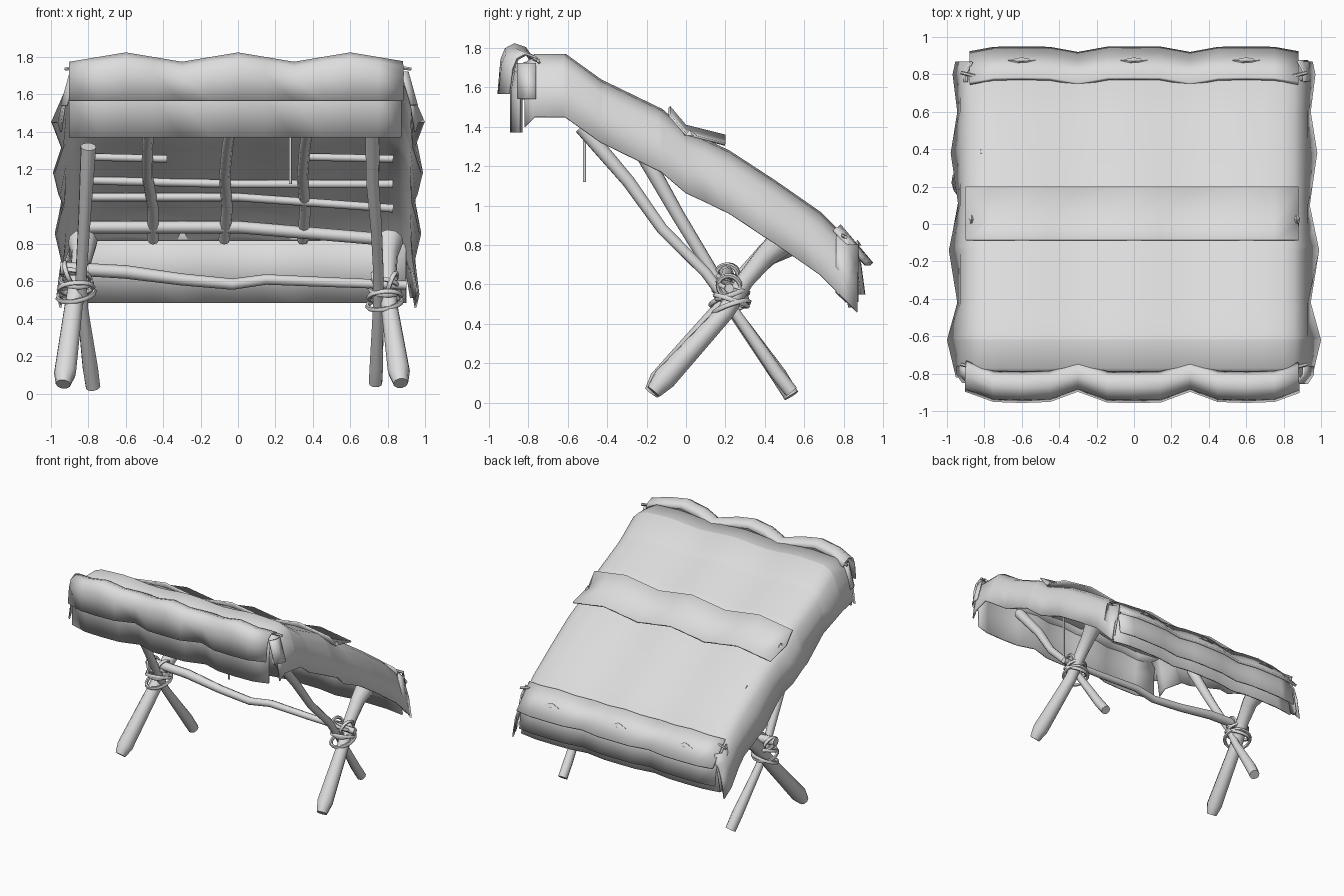
import bpy, math
from mathutils import Vector

if "Cube" in bpy.data.objects:
    bpy.data.objects.remove(bpy.data.objects["Cube"])

grey = bpy.data.materials.new("plain grey")
grey.use_nodes = True
GREY = (0.72, 0.72, 0.72, 1)
grey.diffuse_color = GREY
grey.node_tree.nodes["Principled BSDF"].inputs["Base Color"].default_value = GREY


def finish(ob, angle=50):
    ob.data.materials.clear()
    ob.data.materials.append(grey)
    bpy.ops.object.select_all(action="DESELECT")
    ob.select_set(True)
    bpy.context.view_layer.objects.active = ob
    bpy.ops.object.shade_smooth_by_angle(angle=math.radians(angle))
    return ob


def interp(points, t):
    """Piecewise linear lookup in a list of (t, value)."""
    for (a, va), (b, vb) in zip(points, points[1:]):
        if t <= b:
            return va + (vb - va) * (t - a) / (b - a)
    return points[-1][1]


def sheet(name, us, vs, place, thick=0.012):
    """Cloth grid: place(u, v) gives each point; solidified inwards."""
    verts = [place(u, v) for v in vs for u in us]
    n = len(us)
    faces = [(r * n + c, r * n + c + 1, (r + 1) * n + c + 1, (r + 1) * n + c)
             for r in range(len(vs) - 1) for c in range(n - 1)]
    mesh = bpy.data.meshes.new(name)
    mesh.from_pydata(verts, [], faces)
    ob = bpy.data.objects.new(name, mesh)
    bpy.context.collection.objects.link(ob)
    mod = ob.modifiers.new("thickness", "SOLIDIFY")
    mod.thickness, mod.offset = thick, -1
    return finish(ob)


def pole(name, points, radii, sides=2):
    """Bent round stick through the points, with a radius at each one."""
    cu = bpy.data.curves.new(name, "CURVE")
    cu.dimensions = "3D"
    cu.bevel_depth, cu.bevel_resolution, cu.use_fill_caps = 1, sides, True
    sp = cu.splines.new("POLY")
    sp.points.add(len(points) - 1)
    for i, p in enumerate(points):
        sp.points[i].co = (*p, 1)
        sp.points[i].radius = radii[i] if isinstance(radii, (list, tuple)) else radii
    ob = bpy.data.objects.new(name, cu)
    bpy.context.collection.objects.link(ob)
    bpy.ops.object.select_all(action="DESELECT")
    ob.select_set(True)
    bpy.context.view_layer.objects.active = ob
    bpy.ops.object.convert(target="MESH")
    return finish(bpy.context.object)


def spread(a, b, n):
    return [a + (b - a) * i / n for i in range(n + 1)]


# Sloping roof line, cross-section drop and flared zigzag hem
ROOF = [(-0.82, 1.72), (-0.77, 1.77), (-0.61, 1.77), (-0.43, 1.64), (-0.12, 1.49),
        (0, 1.385), (0.22, 1.28), (0.45, 1.13), (0.68, 0.97), (0.87, 0.78)]
DROP = [(0, 0), (0.7, 0), (0.8, 0.01), (0.86, 0.035), (0.9, 0.075), (0.93, 0.16), (1, 0.32)]
HEM = [(-0.83, 0.95), (-0.62, 1.0), (-0.42, 0.945), (-0.14, 0.99), (0.1, 0.94),
       (0.38, 0.98), (0.6, 0.945), (0.8, 0.97), (0.87, 0.955)]


def valley(x):
    """0 on the three scallop peaks, 1 in the valleys between them."""
    return abs((x + 0.3) % 0.6 - 0.3) / 0.3


def roof_z(y):
    return interp(ROOF, y)


def cover_point(u, y):
    side = abs(u)
    x = interp(HEM, y) if side == 1 else side
    dip = 0.02 * math.sin(math.pi / 2 * valley(u)) ** 2 if side < 0.8 else 0
    return (math.copysign(x, u), y, roof_z(y) - interp(DROP, side) - dip)


half = [d[0] for d in DROP[2:]]
us = [-h for h in reversed(half)] + spread(-0.7, 0.7, 14) + half
ys = sorted({p[0] for p in ROOF} | {p[0] for p in HEM[1:]})
sheet("roof_cover", us, ys, cover_point)


def draped(name, section, x0, x1, dy, dz, last_dz=0, thick=0.012):
    """Strip across the roof: (y, z) section, scalloped along x."""
    def place(x, i):
        y, z = section[i]
        w = valley(x)
        sink = last_dz if i == len(section) - 1 else dz
        return (x, y + dy * max(0, (w - 0.45) / 0.55), z - sink * w)
    xs = [x0, -0.75, -0.6, -0.45, -0.3, -0.14, 0, 0.14, 0.3, 0.45, 0.6, 0.75, x1]
    return sheet(name, xs, range(len(section)), place, thick)


# Front valance layers, back hem layers and the lapped strip in the middle
draped("front_valance", [(-0.80, 1.765), (-0.82, 1.795), (-0.87, 1.812), (-0.91, 1.79), (-0.93, 1.74), (-0.945, 1.565)],
       -0.9, 0.88, 0.06, 0.05)
draped("front_under_valance", [(-0.81, 1.72), (-0.865, 1.69), (-0.88, 1.6), (-0.88, 1.37)],
       -0.9, 0.87, 0.05, 0.03)
draped("middle_strip", [(-0.08, 1.505), (0.0, 1.41), (0.2, 1.36)], -0.9, 0.88, 0.0, 0.045, 0.045)
draped("back_hem_top", [(0.785, 0.905), (0.95, 0.71)], -0.88, 0.88, -0.03, 0.02, 0.0, 0.02)
draped("back_hem_drop", [(0.86, 0.80), (0.89, 0.7), (0.91, 0.55)], -0.88, 0.88, -0.025, 0.0)
draped("back_lining", [(0.80, 0.82), (0.83, 0.65), (0.86, 0.485)], -0.89, 0.9, -0.025, 0.0)

# Small tucks along the back hem and the strip ends
for x, y, z in [(-0.6, 0.87, 0.812), (0, 0.87, 0.812), (0.6, 0.87, 0.812),
                (-0.87, 0.02, 1.37), (0.87, 0.02, 1.37)]:
    bpy.ops.mesh.primitive_cone_add(vertices=5, radius1=0.06, depth=0.03, location=(x, y, z))
    tuck = bpy.context.object
    tuck.name = "hem_tuck"
    tuck.scale = (1.3, 0.35, 1) if abs(x) < 0.8 else (0.3, 0.6, 1)
    finish(tuck, 20)

# Folded corner flaps and tie pegs
for s in (-1, 1):
    for name, y0, y1, top, low in (("front_corner_flap", -0.85, -0.76, 1.72, 1.54),
                                   ("back_corner_flap", 0.76, 0.87, 0.85, 0.56)):
        sheet(name, [y0, (y0 + y1) / 2, y1], [0, 0.5, 1],
              lambda y, t: (s * (0.90 + 0.05 * t - 0.03 * (abs(y) > 0.84)), y,
                            top + (low - top) * t - 0.05 * (y > 0.8)))
    for y, z in ((-0.77, 1.735), (0.79, 0.84)):
        pole("corner_peg", [(s * 0.85, y, z + 0.01), (s * 0.925, y + 0.02, z)], 0.01, 1)

# Crossed legs on both sides
pole("right_thick_leg", [(-0.935, -0.175, 0.05), (-0.925, -0.13, 0.11), (-0.88, 0.17, 0.46),
                         (-0.85, 0.30, 0.64), (-0.83, 0.41, 0.75), (-0.83, 0.50, 0.81)],
     [0.04, 0.06, 0.05, 0.05, 0.06, 0.08], 3)
pole("left_thick_leg", [(0.87, -0.165, 0.055), (0.86, -0.11, 0.12), (0.81, 0.2, 0.46),
                        (0.80, 0.30, 0.62), (0.80, 0.40, 0.74), (0.81, 0.49, 0.82)],
     [0.04, 0.06, 0.046, 0.046, 0.055, 0.075], 3)
pole("right_thin_leg", [(-0.775, 0.535, 0.035), (-0.79, 0.47, 0.14), (-0.83, 0.25, 0.45), (-0.84, 0.16, 0.62),
                        (-0.82, -0.04, 0.95), (-0.80, -0.25, 1.32)],
     [0.04, 0.042, 0.03, 0.03, 0.034, 0.042], 3)
pole("left_thin_leg", [(0.735, 0.535, 0.055), (0.74, 0.46, 0.15), (0.75, 0.24, 0.47), (0.75, 0.1, 0.66),
                       (0.74, -0.12, 0.88), (0.72, -0.29, 1.12), (0.72, -0.53, 1.40)],
     [0.036, 0.036, 0.028, 0.028, 0.03, 0.034, 0.04], 3)


# Rope lashings around the leg crossings and the crossbar ends
def ring(location, rotation, radius):
    bpy.ops.mesh.primitive_torus_add(major_radius=radius, minor_radius=0.013, major_segments=16,
                                     minor_segments=6, location=location, rotation=rotation)
    bpy.context.object.name = "rope_lashing"
    finish(bpy.context.object, 60)


def lashing(centre, radius, bar_z):
    for k in range(4):
        ring(Vector(centre) + Vector((0, 0, 0.035 * (k - 1.5))),
             (0.33 * (-1) ** k, 0.13 * (k - 1.5), 0), radius - 0.008 * k)
    for k in (-1, 1):
        ring((centre[0] + 0.04 * k, centre[1] - 0.01, bar_z), (0.2, math.pi / 2 + 0.35 * k, 0), 0.058)


lashing((-0.865, 0.22, 0.58), 0.1, 0.645)
lashing((0.785, 0.23, 0.535), 0.095, 0.59)

# Crossbar between the lashings
pole("crossbar", [(-0.95, 0.2, 0.67), (-0.6, 0.21, 0.65), (-0.3, 0.2, 0.61), (-0.03, 0.2, 0.585),
                  (0.15, 0.21, 0.61), (0.5, 0.21, 0.595), (0.9, 0.22, 0.58)],
     [0.035, 0.036, 0.032, 0.03, 0.028, 0.026, 0.024])

# Rails under the roof: height at left, middle and right
for y, zs, r in [(0.68, (0.89, 0.89, 0.82), 0.033), (0.48, (1.05, 1.05, 0.99), 0.022),
                 (0.38, (1.14, 1.12, 1.12), 0.022)]:
    pole("roof_rail", [(x, y, z) for x, z in zip((-0.82, 0, 0.83), zs)], r)
for x0, x1 in ((-0.8, -0.38), (0.36, 0.83)):
    pole("short_rail", [(x0, 0.14, 1.265), (x1, 0.14, 1.255)], 0.02)

# Rafters running down the slope
for top, low in ((-0.49, -0.46), (-0.03, -0.08), (0.38, 0.34)):
    path = [(-0.6, 0), (-0.3, 0.2), (0, 0.4), (0.3, 0.6), (0.55, 0.8), (0.76, 1)]
    pole("rafter", [(top + (low - top) * t + 0.015 * math.sin(9 * t), y, roof_z(y) - 0.07)
                    for y, t in path], 0.03)

# Hanging cord
pole("hanging_cord", [(0.28, -0.515, 1.66), (0.28, -0.515, 1.12)], 0.008)
